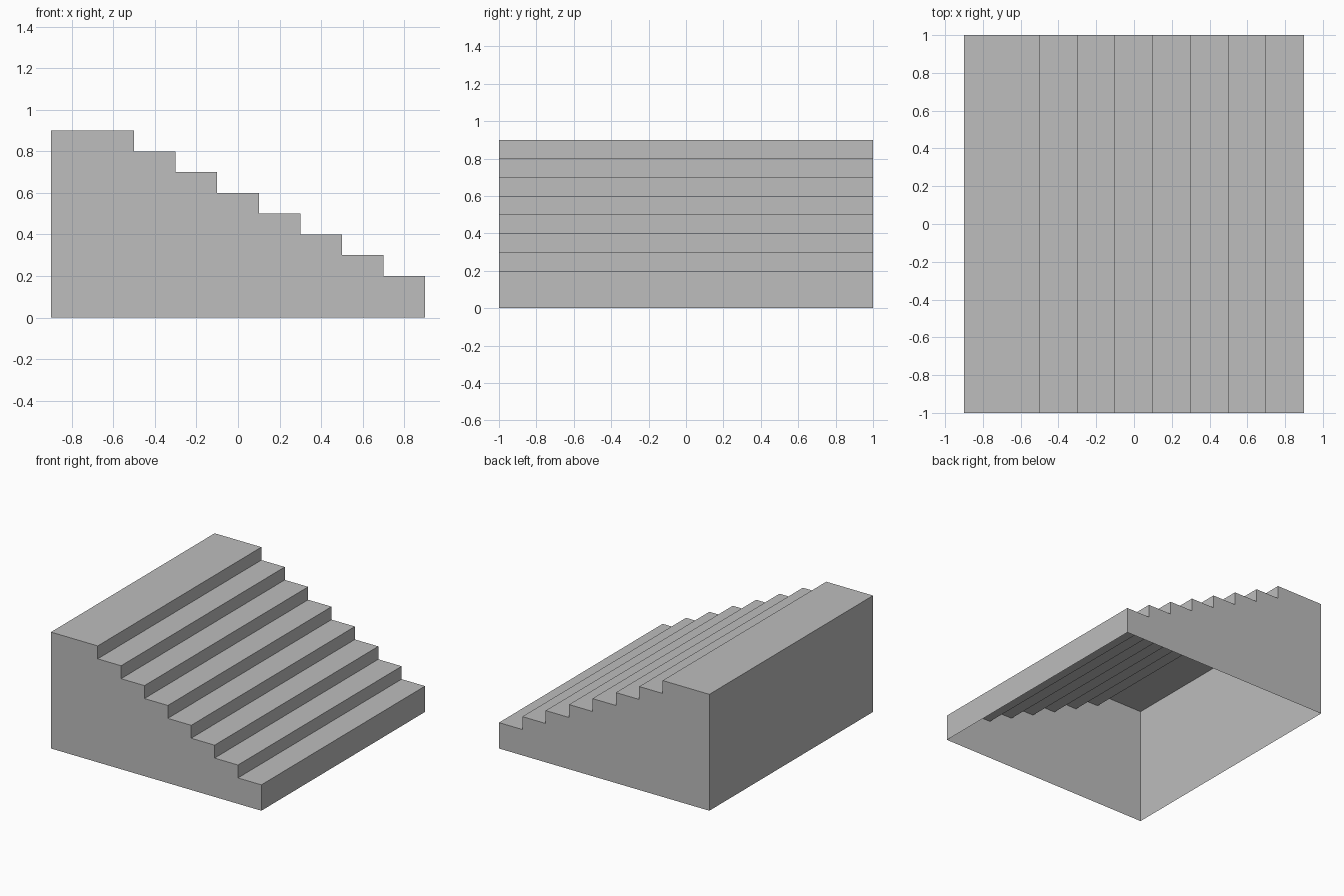
import bpy
import bmesh

cube = bpy.data.objects.get("Cube")
if cube:
    bpy.data.objects.remove(cube, do_unlink=True)

# Overall sizes
HALF_X, HALF_Y = 0.9, 1.0
TOP, TREAD, RISE, STEPS = 0.9, 0.2, 0.1, 7
LANDING_EDGE = -0.5

# Single flat colour
grey = bpy.data.materials.new("stone grey")
grey.use_nodes = True
colour = (0.51, 0.51, 0.51, 1.0)
grey.diffuse_color = colour
grey.node_tree.nodes["Principled BSDF"].inputs["Base Color"].default_value = colour

# Stepped side profile: back wall, landing, then each riser and tread
profile = [(-HALF_X, 0), (-HALF_X, TOP), (LANDING_EDGE, TOP)]
for i in range(STEPS):
    x, z = LANDING_EDGE + i * TREAD, TOP - (i + 1) * RISE
    profile += [(x, z), (x + TREAD, z)]
profile.append((HALF_X, 0))

# Hollow shell, open underneath: two side walls joined by a strip
bm = bmesh.new()
front = [bm.verts.new((x, -HALF_Y, z)) for x, z in profile]
back = [bm.verts.new((x, HALF_Y, z)) for x, z in profile]
bm.faces.new(reversed(front))
bm.faces.new(back)
for i in range(len(profile) - 1):
    bm.faces.new((front[i], front[i + 1], back[i + 1], back[i]))

# Point every face outward, judged from the front wall
bm.normal_update()
bm.faces.ensure_lookup_table()
bmesh.ops.recalc_face_normals(bm, faces=bm.faces)
bm.normal_update()
if bm.faces[0].normal.y > 0:
    bmesh.ops.reverse_faces(bm, faces=bm.faces)

mesh = bpy.data.meshes.new("staircase")
bm.to_mesh(mesh)
bm.free()
mesh.materials.append(grey)
staircase = bpy.data.objects.new("staircase", mesh)
bpy.context.collection.objects.link(staircase)
